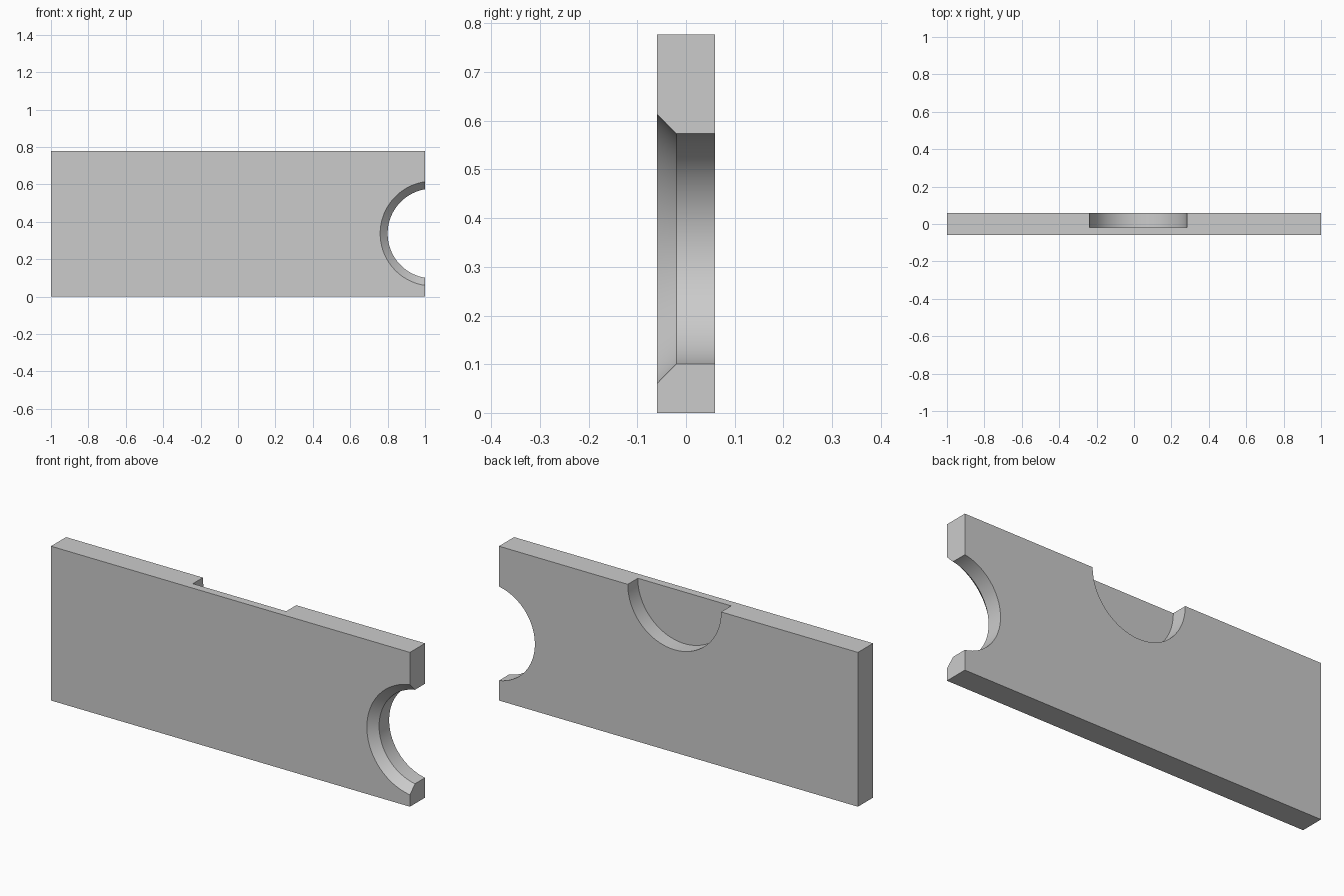
import bpy, bmesh
from math import cos, sin, tau, radians

if "Cube" in bpy.data.objects:
    bpy.data.objects.remove(bpy.data.objects["Cube"])

L, T, H = 2.0, 0.12, 0.777
STEP = -0.02  # y of the chamfer end and of the recess floor


def make_object(name, bm):
    bmesh.ops.recalc_face_normals(bm, faces=bm.faces)
    me = bpy.data.meshes.new(name)
    bm.to_mesh(me)
    bm.free()
    ob = bpy.data.objects.new(name, me)
    bpy.context.collection.objects.link(ob)
    return ob


def lathe_y(name, cx, cz, profile, n=128):
    """Closed solid turned about a y-parallel axis; profile is (y, radius)."""
    bm = bmesh.new()
    rings = [[bm.verts.new((cx + r * cos(tau * i / n), y, cz + r * sin(tau * i / n)))
              for i in range(n)] for y, r in profile]
    for a, b in zip(rings, rings[1:]):
        for i in range(n):
            j = (i + 1) % n
            bm.faces.new((a[i], a[j], b[j], b[i]))
    bm.faces.new(rings[0])
    bm.faces.new(rings[-1])
    return make_object(name, bm)


# Flat plate
bm = bmesh.new()
bmesh.ops.create_cube(bm, size=1)
for v in bm.verts:
    v.co = (v.co.x * L, v.co.y * T, (v.co.z + 0.5) * H)
plate = make_object("plate", bm)

# Chamfered through-notch in the right end, half-round recess in the back top edge
cutters = [
    lathe_y("end_notch_cutter", 1.04, 0.337, [(-0.07, 0.29), (STEP, 0.24), (0.08, 0.24)]),
    lathe_y("back_recess_cutter", 0.0225, H, [(STEP, 0.26), (0.08, 0.26)]),
]
bpy.context.view_layer.objects.active = plate
plate.select_set(True)
for c in cutters:
    c.hide_render = True
    mod = plate.modifiers.new(c.name, 'BOOLEAN')
    mod.operation = 'DIFFERENCE'
    mod.solver = 'EXACT'
    mod.object = c
    bpy.ops.object.modifier_apply(modifier=mod.name)
for c in cutters:
    bpy.data.objects.remove(c, do_unlink=True)

bpy.ops.object.shade_smooth_by_angle(angle=radians(30))
